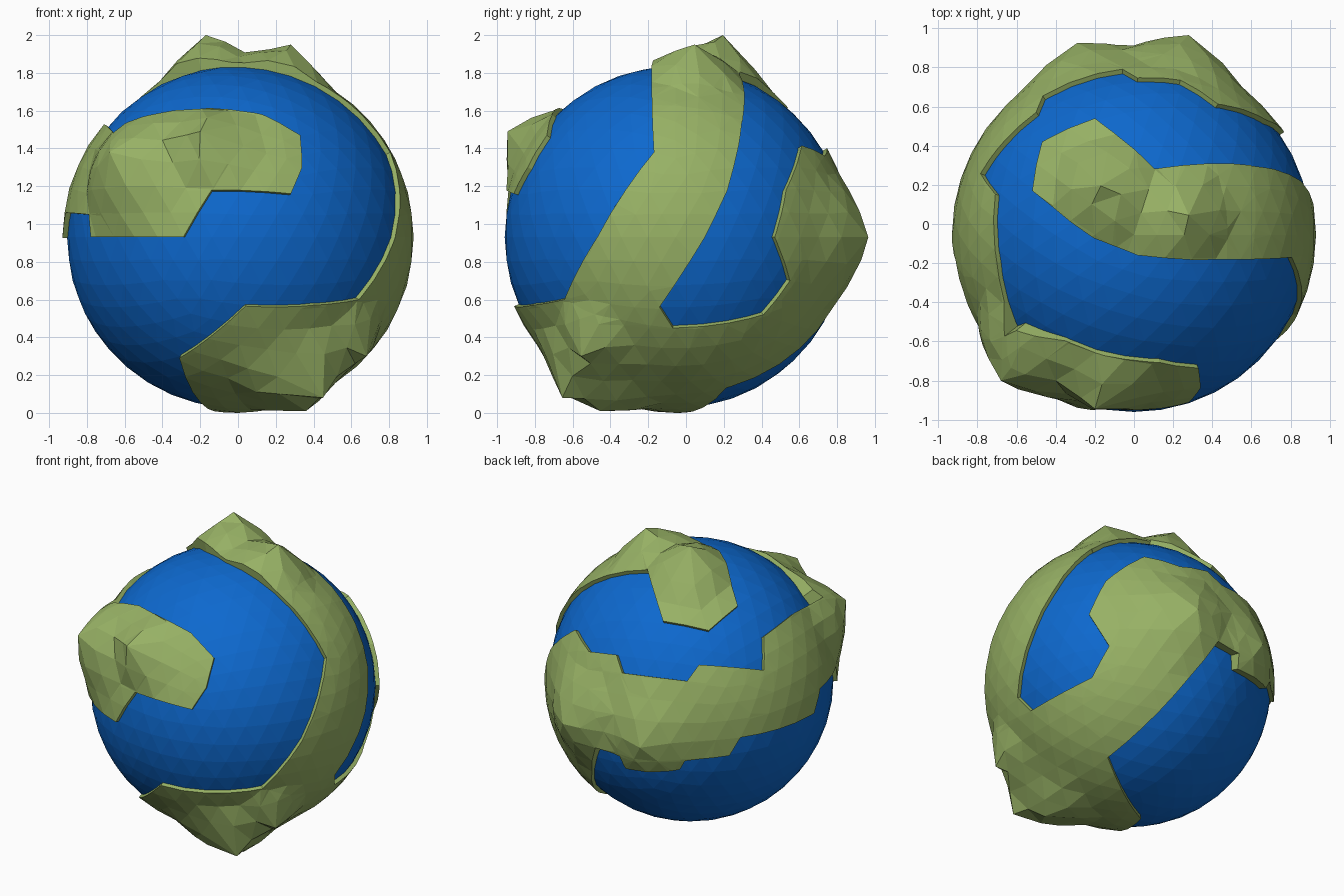
import bpy, bmesh, math
from mathutils import Vector

if "Cube" in bpy.data.objects:
    bpy.data.objects.remove(bpy.data.objects["Cube"])

CENTRE = Vector((0, -0.055, 0.93))
R_SEA, R_LAND, R_ROOT = 0.905, 0.93, 0.88


# Points on the land sphere, given by their place in a flat view
def third(a, b):
    return math.sqrt(max(0.0, R_LAND ** 2 - a * a - b * b))


def front(x, z):
    z -= CENTRE.z
    return Vector((x, -third(x, z), z))


def right(y, z):
    y, z = y - CENTRE.y, z - CENTRE.z
    return Vector((third(y, z), y, z))


def top(x, y):
    y -= CENTRE.y
    return Vector((x, y, third(x, y)))


V = lambda *c: Vector(c)

# Shared corners between neighbouring land pieces
front_join, right_join = front(.64, .60), right(-.07, .45)
under_join = V(.395, .267, -.797)
back_hi, back_lo = V(.017, .80, .47), V(.062, .918, -.125)
left_hi, left_lo = V(-.783, .312, .39), V(-.759, .537, -.002)

LANDS = [
    # strip over the top
    [top(-.52, .17), top(-.2, -.07), top(.02, -.16), top(.3, -.18), top(.6, -.18),
     top(.6, .30), top(.4, .31), top(.1, .28), top(-.2, .54), top(-.47, .42)],
    # strip down the right side
    [right(-.18, 1.72), right(-.17, 1.38), right(-.32, 1.18), right(-.47, .93), front_join,
     right_join, right(-.14, .56), right(.1, .93), right(.22, 1.18), right(.28, 1.42), right(.30, 1.68)],
    # land under the front
    [front_join, front(.4, .57), front(.04, .565), front(-.31, .29), V(-.2, -.25, -.87),
     V(-.127, -.028, -.92), under_join, right_join],
    # strip rising to the back
    [right_join, right(.41, .52), right(.55, .70), right(.47, .93), right(.53, 1.18),
     V(.43, .67, .487), V(.237, .79, .43), back_hi, back_lo, under_join],
    # strip round the back left
    [back_hi, V(-.06, .845, .381), V(-.466, .709, .381), V(-.5, .626, .473), left_hi, left_lo,
     V(-.71, .588, -.122), V(-.50, .78, -.135), V(-.463, .781, -.2), V(-.131, .89, -.233),
     V(-.11, .91, -.14), back_lo],
    # left side
    [left_hi, V(-.709, .207, .566), top(-.70, -.2), V(-.611, -.479, .51), front(-.79, 1.05),
     V(-.912, -.129, .13), V(-.93, -.037, -.005), left_lo],
    # front patch
    [front(-.79, 1.05), front(-.78, .93), front(-.29, .93), front(-.14, 1.18), front(.28, 1.16),
     front(.34, 1.3), front(.33, 1.47), front(.13, 1.58), front(-.2, 1.61), front(-.35, 1.6),
     front(-.57, 1.5), V(-.611, -.479, .51)],
]

# Mountain tops and the angle each one spreads over
HILLS = [
    (V(-.68, -.745, .45), .38), (V(-.2, -.89, .56), .28),
    (V(-.17, .25, 1.07), .32), (V(.28, .10, 1.02), .30),
    (V(.28, 1.02, 0), .38), (V(-.29, .98, -.03), .38),
    (V(.45, -.60, -.85), .30), (V(.22, -.60, -.83), .28),
    (V(.36, -.40, -.92), .30), (V(.68, -.50, -.63), .26),
]


def height(d):
    r = R_LAND
    for peak, spread in HILLS:
        r = max(r, R_LAND + (peak.length - R_LAND) * (1 - d.angle(peak) / spread))
    return r


def flat_map(poly):
    """Project a land piece to a plane where great circles are straight."""
    n = sum((p.normalized() for p in poly), Vector()).normalized()
    u = n.orthogonal().normalized()
    w = n.cross(u)

    def project(p):
        k = p.dot(n)
        return (p.dot(u) / k, p.dot(w) / k) if k > 0.05 else None
    return project, [project(p) for p in poly]


def inside(q, pts):
    hit = False
    for (x1, y1), (x2, y2) in zip(pts, pts[1:] + pts[:1]):
        if (y1 > q[1]) != (y2 > q[1]) and q[0] < (x2 - x1) * (q[1] - y1) / (y2 - y1) + x1:
            hit = not hit
    return hit


def material(name, rgb):
    m = bpy.data.materials.new(name)
    m.diffuse_color = (*rgb, 1)
    m.use_nodes = True
    m.node_tree.nodes["Principled BSDF"].inputs["Base Color"].default_value = m.diffuse_color
    return m


def finish(name, bm, mat):
    me = bpy.data.meshes.new(name)
    bm.to_mesh(me)
    bm.free()
    me.materials.append(mat)
    ob = bpy.data.objects.new(name, me)
    ob.location = CENTRE
    bpy.context.collection.objects.link(ob)


# Ocean ball
bm = bmesh.new()
bmesh.ops.create_icosphere(bm, subdivisions=4, radius=R_SEA)
finish("ocean", bm, material("ocean blue", (.004, .14, .62)))

# Land: cut the coastlines into a ball, keep the land faces
bm = bmesh.new()
bmesh.ops.create_icosphere(bm, subdivisions=4, radius=1)
for poly in LANDS:
    for a, b in zip(poly, poly[1:] + poly[:1]):
        mid = (a.normalized() + b.normalized()).normalized()
        reach = a.angle(b) / 2 + .13
        faces = [f for f in bm.faces if f.calc_center_median().angle(mid) < reach]
        geom = set(faces)
        for f in faces:
            geom.update(f.edges)
            geom.update(f.verts)
        bmesh.ops.bisect_plane(bm, geom=list(geom), dist=1e-4, plane_co=(0, 0, 0),
                               plane_no=a.cross(b).normalized())

maps = [flat_map(p) for p in LANDS]


def is_land(c):
    for project, pts in maps:
        q = project(c)
        if q and inside(q, pts):
            return True
    return False


sea = [f for f in bm.faces if not is_land(f.calc_center_median())]
bmesh.ops.delete(bm, geom=sea, context='FACES')

# Raise the land and its mountains, with one vertex on each summit
for v in bm.verts:
    d = v.co.normalized()
    v.co = d * height(d)
for peak, spread in HILLS:
    v = min(bm.verts, key=lambda v: v.co.angle(peak))
    if v.co.angle(peak) < .12:
        v.co = peak.copy()
bmesh.ops.triangulate(bm, faces=bm.faces[:])

# Coast walls down into the ocean
rim = [e for e in bm.edges if e.is_boundary]
new = bmesh.ops.extrude_edge_only(bm, edges=rim)["geom"]
for v in new:
    if isinstance(v, bmesh.types.BMVert):
        v.co = v.co.normalized() * R_ROOT
bmesh.ops.recalc_face_normals(bm, faces=bm.faces[:])
if sum(f.normal.dot(f.calc_center_median()) for f in bm.faces) < 0:
    bmesh.ops.reverse_faces(bm, faces=bm.faces[:])
finish("land", bm, material("land green", (.31, .44, .13)))
